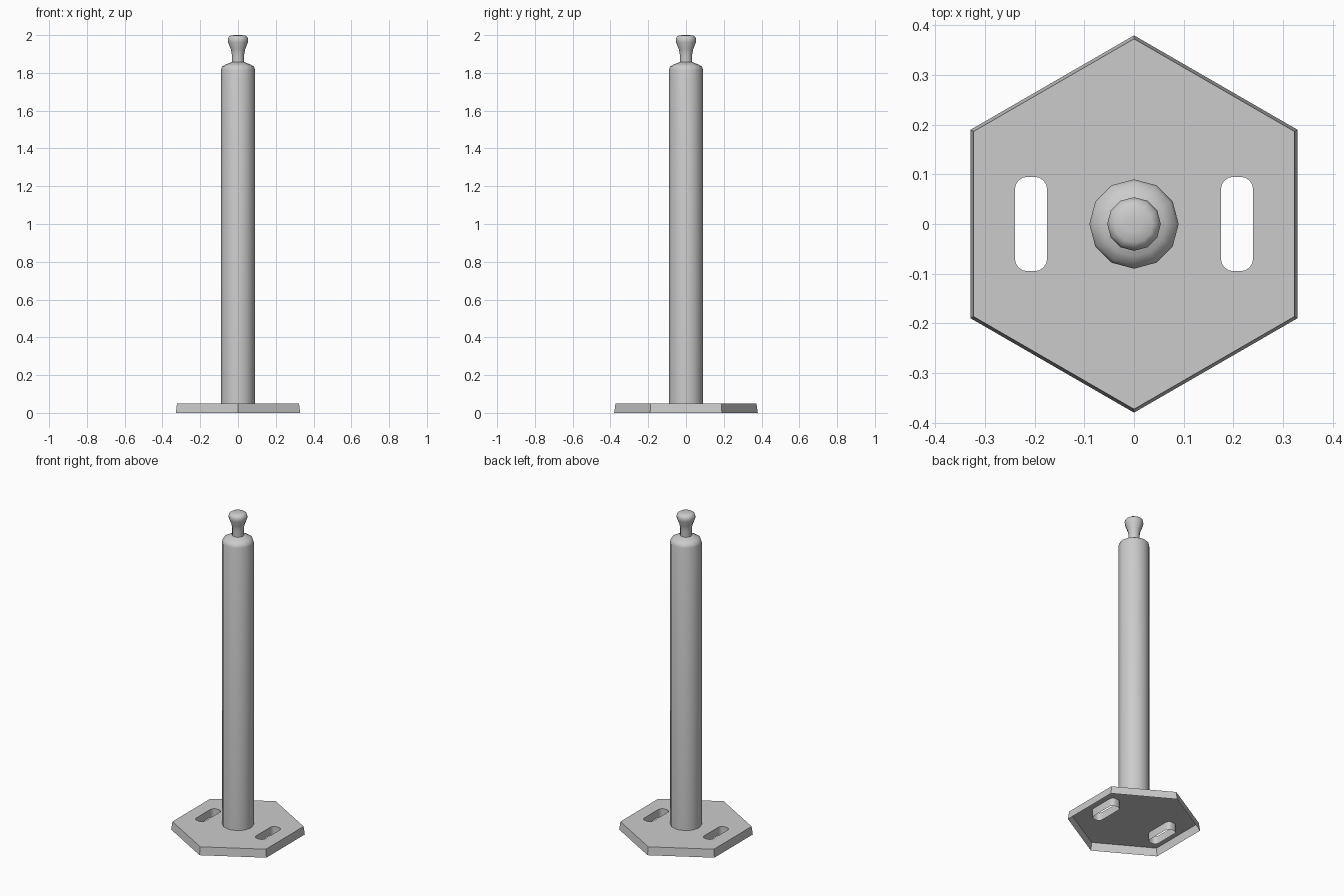
import bpy
import bmesh
from math import sin, cos, pi, radians

cube = bpy.data.objects.get("Cube")
if cube:
    bpy.data.objects.remove(cube)

# One plain metal colour
metal = bpy.data.materials.new("grey metal")
metal.use_nodes = True
GREY = (0.6, 0.6, 0.6, 1)
metal.diffuse_color = GREY
metal.node_tree.nodes["Principled BSDF"].inputs["Base Color"].default_value = GREY


def finish(name, bm, angle):
    """Turn a bmesh into a named, shaded object."""
    mesh = bpy.data.meshes.new(name)
    bm.to_mesh(mesh)
    bm.free()
    mesh.materials.append(metal)
    obj = bpy.data.objects.new(name, mesh)
    bpy.context.collection.objects.link(obj)
    bpy.ops.object.select_all(action="DESELECT")
    obj.select_set(True)
    bpy.context.view_layer.objects.active = obj
    bpy.ops.object.shade_smooth_by_angle(angle=radians(angle))


def lathe(name, profile, sides=12):
    """Spin (radius, height) points about z and cap both ends."""
    bm = bmesh.new()
    rings = [[bm.verts.new((r * cos(2 * pi * i / sides), r * sin(2 * pi * i / sides), z))
              for i in range(sides)] for r, z in profile]
    for low, high in zip(rings, rings[1:]):
        for i in range(sides):
            j = (i + 1) % sides
            bm.faces.new((low[i], low[j], high[j], high[i]))
    bm.faces.new(rings[0][::-1])
    bm.faces.new(rings[-1])
    finish(name, bm, 50)


def hexagon(radius):
    return [(radius * sin(k * pi / 3), radius * cos(k * pi / 3)) for k in range(6)]


def slot(cx, half_x=0.0325, half_y=0.095, r=0.025, steps=4):
    """Rounded rectangle outline."""
    points = []
    for q, (sx, sy) in enumerate([(1, 1), (-1, 1), (-1, -1), (1, -1)]):
        for s in range(steps + 1):
            a = (q + s / steps) * pi / 2
            points.append((cx + sx * (half_x - r) + r * cos(a),
                           sy * (half_y - r) + r * sin(a)))
    return points


# Base plate: pressed sheet with a flared rim and slot walls, open underneath
TOP = 0.05
bm = bmesh.new()
outlines = [(hexagon(0.373), hexagon(0.38))]
outlines += [(slot(x), slot(x)) for x in (-0.2075, 0.2075)]
top_edges = []
for upper, lower in outlines:
    up = [bm.verts.new((x, y, TOP)) for x, y in upper]
    down = [bm.verts.new((x, y, 0)) for x, y in lower]
    for i in range(len(up)):
        j = (i + 1) % len(up)
        bm.faces.new((up[i], up[j], down[j], down[i]))
        top_edges.append(bm.edges.get((up[i], up[j])))
bmesh.ops.triangle_fill(bm, edges=top_edges, use_beauty=True, normal=(0, 0, 1))
bmesh.ops.recalc_face_normals(bm, faces=bm.faces[:])
bm.normal_update()
if any(f.normal.z < -0.9 for f in bm.faces):
    bmesh.ops.reverse_faces(bm, faces=bm.faces[:])
finish("base_plate", bm, 30)

# Post with a rounded shoulder
lathe("post", [(0.09, TOP), (0.09, 1.815), (0.085, 1.833), (0.065, 1.845), (0.03, 1.858)])

# Waisted knob on top
lathe("knob", [(0.033, 1.85), (0.033, 1.9), (0.038, 1.925), (0.052, 1.96),
               (0.054, 1.975), (0.05, 1.99), (0.038, 1.998), (0.015, 2.0)])
